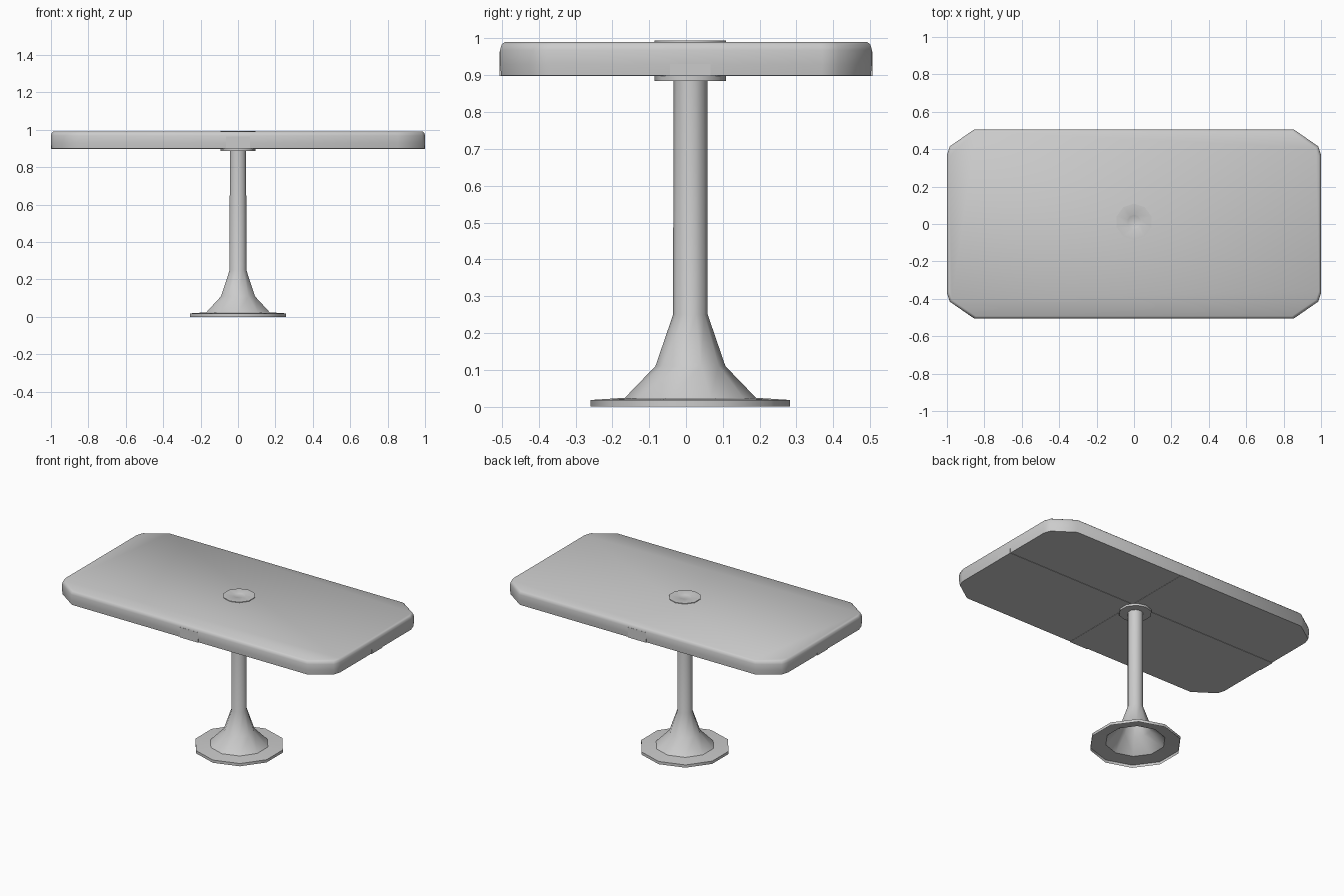
import bpy, bmesh, math

if "Cube" in bpy.data.objects:
    bpy.data.objects.remove(bpy.data.objects["Cube"])

CY = 0.012   # the pedestal sits slightly behind the centre line


def finish(bm, name, angle=40):
    bmesh.ops.recalc_face_normals(bm, faces=bm.faces)
    mesh = bpy.data.meshes.new(name)
    bm.to_mesh(mesh)
    bm.free()
    ob = bpy.data.objects.new(name, mesh)
    bpy.context.collection.objects.link(ob)
    bpy.ops.object.select_all(action='DESELECT')
    ob.select_set(True)
    bpy.context.view_layer.objects.active = ob
    bpy.ops.object.shade_smooth_by_angle(angle=math.radians(angle))
    return ob


def loft(name, rings, cap_start=False, cap_end=False, angle=40):
    """Bridge a list of closed rings with quads, optionally capping the ends."""
    bm = bmesh.new()
    loops = [[bm.verts.new(p) for p in ring] for ring in rings]
    n = len(loops[0])
    for a, b in zip(loops, loops[1:]):
        for i in range(n):
            j = (i + 1) % n
            bm.faces.new((a[i], a[j], b[j], b[i]))
    if cap_start:
        bm.faces.new(loops[0][::-1])
    if cap_end:
        bm.faces.new(loops[-1])
    return finish(bm, name, angle)


def decagon(r, z):
    return [(r * math.cos(math.pi / 2 + i * math.tau / 10),
             CY + r * math.sin(math.pi / 2 + i * math.tau / 10), z) for i in range(10)]


def turned(name, profile, **kw):
    return loft(name, [decagon(r, z) for r, z in profile], **kw)


def box(name, sx, sy, z0, z1, cy=0.0):
    ring = [(-sx, cy - sy), (sx, cy - sy), (sx, cy + sy), (-sx, cy + sy)]
    return loft(name, [[(x, y, z) for x, y in ring] for z in (z0, z1)],
                cap_start=True, cap_end=True)


# Table top: slab with clipped corners and a softened upper edge
quarter = [(1.0, 0.37), (0.985, 0.415), (0.855, 0.505)]
outline = (quarter + [(-x, y) for x, y in quarter[::-1]]
           + [(-x, -y) for x, y in quarter] + [(x, -y) for x, y in quarter[::-1]])


def slab_ring(inset, z):
    return [(x * (1 - inset), y * (1 - inset / 0.505), z) for x, y in outline]


loft("table_top", [slab_ring(0.003, 0.90), slab_ring(0, 0.93), slab_ring(0, 0.968),
                   slab_ring(0.004, 0.983), slab_ring(0.012, 0.99)],
     cap_start=True, cap_end=True)

# Crossed support beams, flush under the slab with ends showing in the rim
box("long_beam", 1.0, 0.055, 0.898, 0.965, CY)
box("cross_beam", 0.065, 0.506, 0.8985, 0.965)

# Pedestal: open flared foot rising into a slim post
turned("pedestal", [(0.271, 0.0), (0.271, 0.018), (0.178, 0.024), (0.095, 0.11),
                    (0.047, 0.25), (0.046, 0.89)], cap_end=True)

# Mounting plate under the beams
turned("mounting_plate", [(0.097, 0.885), (0.097, 0.90)], cap_start=True, cap_end=True)

# Centre fitting on the upper surface, with a shallow socket
turned("centre_fitting", [(0.097, 0.988), (0.097, 0.994), (0.04, 0.994), (0.034, 0.991)],
       cap_start=True, cap_end=True)
